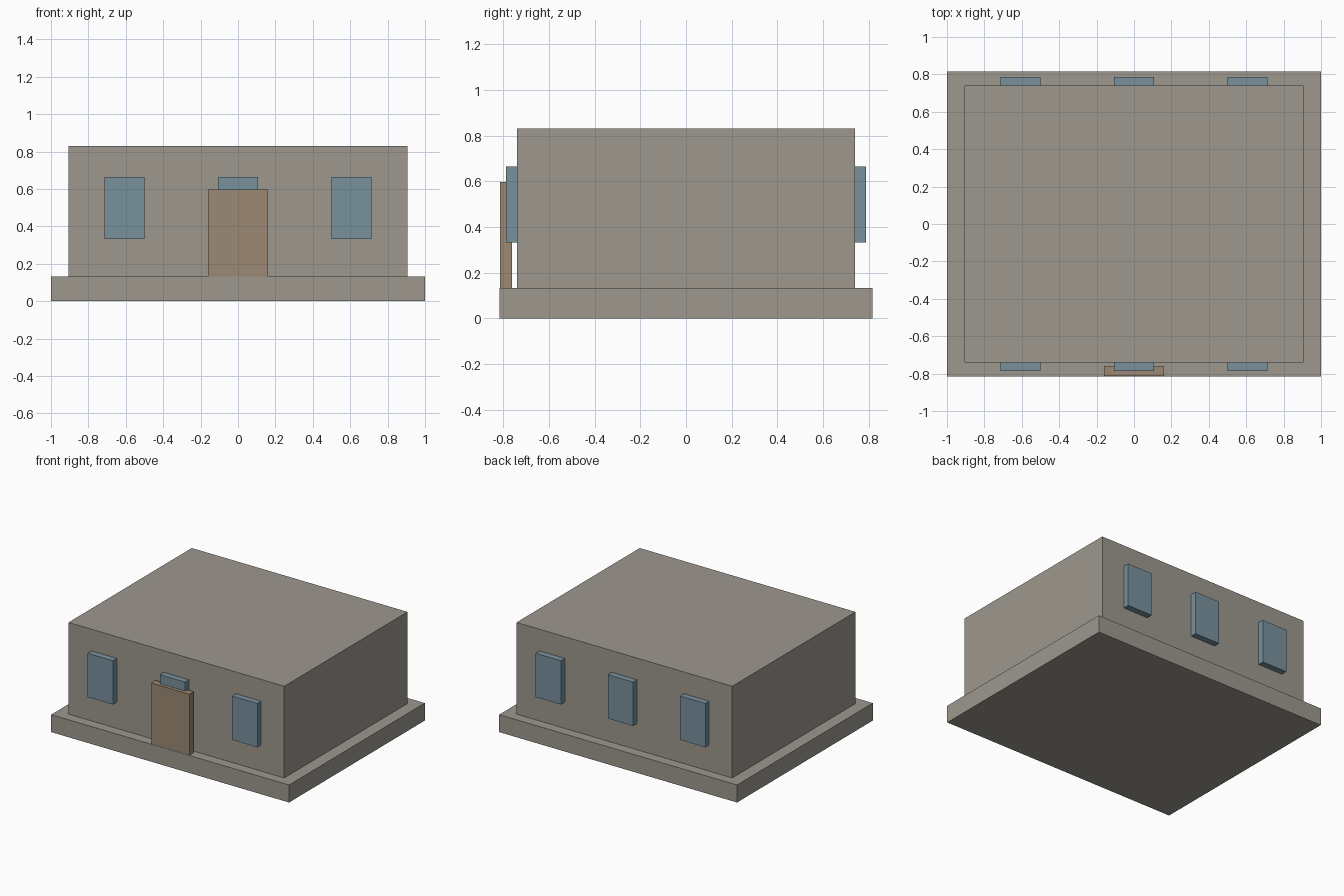
import bpy

cube = bpy.data.objects.get("Cube")
if cube:
    bpy.data.objects.remove(cube, do_unlink=True)


def material(name, rgb):
    mat = bpy.data.materials.new(name)
    mat.use_nodes = True
    mat.diffuse_color = (*rgb, 1)
    mat.node_tree.nodes["Principled BSDF"].inputs["Base Color"].default_value = (*rgb, 1)
    return mat


def box(name, x, y, z, mat):
    """Axis-aligned box from (min, max) ranges."""
    bpy.ops.mesh.primitive_cube_add(size=1)
    obj = bpy.context.object
    obj.name = name
    for v in obj.data.vertices:
        v.co = [r[0] if c < 0 else r[1] for c, r in zip(v.co, (x, y, z))]
    obj.data.materials.append(mat)
    return obj


stone = material("warm grey stone", (0.34, 0.316, 0.275))
glass = material("blue grey glass", (0.19, 0.285, 0.34))
wood = material("brown wood", (0.325, 0.25, 0.173))

BASE_TOP = 0.133
WALL_Y = 0.74

# Plinth and main block
box("foundation", (-1, 1), (-0.815, 0.815), (0, BASE_TOP), stone)
box("walls", (-0.907, 0.907), (-WALL_Y, WALL_Y), (BASE_TOP, 0.83), stone)

# Door standing just in front of the wall
box("front_door", (-0.16, 0.16), (-0.813, -0.76), (BASE_TOP, 0.597), wood)

# Three projecting windows on the front and the back
for side, ys in (("front", (-0.787, -0.73)), ("back", (0.73, 0.787))):
    for place, cx in (("right", -0.607), ("middle", 0), ("left", 0.607)):
        box(f"{side}_window_{place}", (cx - 0.106, cx + 0.106), ys, (0.332, 0.665), glass)
